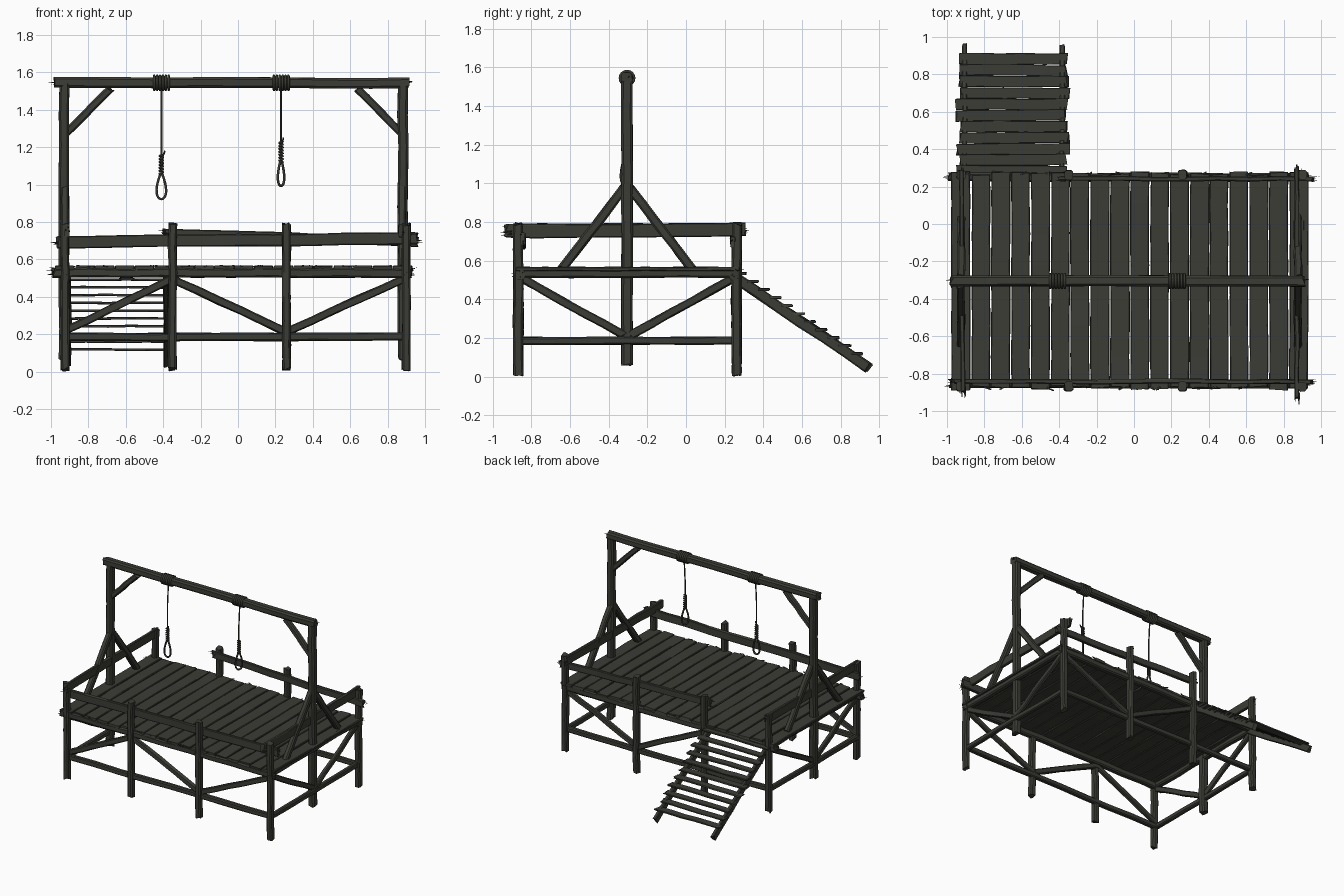
import bpy, bmesh, math, random
from mathutils import Vector

if "Cube" in bpy.data.objects:
    bpy.data.objects.remove(bpy.data.objects["Cube"])

random.seed(7)
R = random.uniform

wood = bpy.data.materials.new("weathered dark wood")
wood.diffuse_color = (0.045, 0.045, 0.037, 1)
wood.use_nodes = True
wood.node_tree.nodes["Principled BSDF"].inputs["Base Color"].default_value = wood.diffuse_color
rope_mat = bpy.data.materials.new("dark rope")
rope_mat.diffuse_color = (0.040, 0.040, 0.033, 1)
rope_mat.use_nodes = True
rope_mat.node_tree.nodes["Principled BSDF"].inputs["Base Color"].default_value = rope_mat.diffuse_color


def beam(name, p0, p1, w, h, segs=5, rough=0.003, ragged=0.012, spikes=0):
    """Rough-hewn timber: chamfered section, wobbly along its length, torn ends."""
    p0, p1 = Vector(p0), Vector(p1)
    d = (p1 - p0).normalized()
    ref = Vector((0, 1, 0)) if abs(d.z) > 0.95 else Vector((0, 0, 1))
    side = d.cross(ref).normalized()
    up = side.cross(d)
    a, b = w / 2, h / 2
    c = min(a, b) * 0.4
    prof = [(a, -b + c), (a, b - c), (a - c, b), (-a + c, b),
            (-a, b - c), (-a, -b + c), (-a + c, -b), (a - c, -b)]
    bm = bmesh.new()
    rings = []
    for i in range(segs + 1):
        t = i / segs
        end = i in (0, segs)
        ox, oy = R(-rough, rough), R(-rough, rough)
        ring = []
        for x, y in prof:
            along = R(-ragged, ragged) if end else 0
            pos = p0.lerp(p1, t) + d * along
            pos += side * (x + ox + R(-rough, rough) * .4) + up * (y + oy + R(-rough, rough) * .4)
            ring.append(bm.verts.new(pos))
        rings.append(ring)
    for r0, r1 in zip(rings, rings[1:]):
        for j in range(8):
            k = (j + 1) % 8
            bm.faces.new((r0[j], r0[k], r1[k], r1[j]))
    bm.faces.new(rings[0][::-1])
    bm.faces.new(rings[-1])
    # torn splinters at both ends
    for p, s in ((p0, -1), (p1, 1)):
        for _ in range(spikes):
            base = p + side * R(-a, a) * .8 + up * R(-b, b) * .8 - d * s * 0.03
            tip = base + d * s * R(.045, .07) + side * R(-.012, .012) + up * R(-.012, .012)
            tri = [bm.verts.new(base + side * .008 * math.cos(q) + up * .008 * math.sin(q))
                   for q in (0, 2.1, 4.2)]
            tv = bm.verts.new(tip)
            for j in range(3):
                bm.faces.new((tri[j], tri[(j + 1) % 3], tv))
    bmesh.ops.recalc_face_normals(bm, faces=bm.faces)
    me = bpy.data.meshes.new(name)
    bm.to_mesh(me)
    bm.free()
    me.materials.append(wood)
    ob = bpy.data.objects.new(name, me)
    bpy.context.collection.objects.link(ob)
    return ob


def rope(name, pts, r, closed=False):
    """Round cord along a list of points, turned into a mesh."""
    cu = bpy.data.curves.new(name + "_path", 'CURVE')
    cu.dimensions = '3D'
    cu.bevel_depth = r
    cu.bevel_resolution = 1
    cu.use_fill_caps = True
    sp = cu.splines.new('POLY')
    sp.points.add(len(pts) - 1)
    for q, p in zip(sp.points, pts):
        q.co = (*p, 1)
    sp.use_cyclic_u = closed
    tmp = bpy.data.objects.new(name + "_tmp", cu)
    bpy.context.collection.objects.link(tmp)
    dg = bpy.context.evaluated_depsgraph_get()
    me = bpy.data.meshes.new_from_object(tmp.evaluated_get(dg))
    bpy.data.objects.remove(tmp)
    me.materials.clear()
    me.materials.append(rope_mat)
    for f in me.polygons:
        f.use_smooth = True
    ob = bpy.data.objects.new(name, me)
    bpy.context.collection.objects.link(ob)


XS = (-0.925, -0.35, 0.26, 0.90)      # post columns
YF, YB, YG = -0.868, 0.262, -0.305    # front row, back row, gallows line

# corner and middle posts
for i, x in enumerate(XS):
    for side, y in (("front", YF), ("back", YB)):
        beam(f"{side}_post_{i}", (x, y, 0.012), (x, y, 0.79), 0.045, 0.05, 6)

# long sides: floor beams, lower beams, diagonal braces
for side, y in (("front", YF), ("back", YB)):
    inn = 0.012 if side == "front" else -0.012
    beam(f"{side}_floor_beam", (-0.985, y + inn, 0.528), (0.925, y + inn, 0.528), 0.045, 0.05, 10, spikes=3)
    beam(f"{side}_lower_beam", (-0.92, y + inn, 0.185), (0.90, y + inn, 0.185), 0.035, 0.042, 8)
    for i, (xa, za, xb, zb) in enumerate(((-0.91, .225, -0.36, .49),
                                          (-0.34, .49, 0.25, .215), (0.27, .215, 0.89, .50))):
        if side == "back" and i == 0:
            continue                   # opening for the stairs
        beam(f"{side}_diagonal_{i}", (xa, y + inn, za), (xb, y + inn, zb), 0.03, 0.042)

# short sides: floor beams, lower beams, diagonals, hand rails
for side, x in (("left", -0.93), ("right", 0.895)):
    beam(f"{side}_floor_beam", (x, -0.875, 0.538), (x, 0.27, 0.538), 0.045, 0.052, 8, spikes=2)
    beam(f"{side}_lower_beam", (x, YF, 0.185), (x, YB, 0.185), 0.035, 0.04, 6)
    beam(f"{side}_diagonal_front", (x, -0.845, 0.505), (x, -0.325, 0.215), 0.03, 0.042)
    beam(f"{side}_diagonal_back", (x, 0.24, 0.505), (x, -0.285, 0.215), 0.03, 0.042)
beam("left_hand_rail", (-0.915, -0.90, 0.755), (-0.925, 0.28, 0.76), 0.025, 0.07, 8, spikes=4)
beam("right_hand_rail", (0.872, -0.93, 0.752), (0.87, 0.30, 0.762), 0.025, 0.07, 8, spikes=4)

# long hand rails
beam("front_hand_rail", (-0.965, YF + .025, 0.692), (0.955, YF + .025, 0.712), 0.025, 0.065, 10, spikes=4)
beam("back_hand_rail", (-0.395, YB - .02, 0.735), (0.955, YB - .02, 0.695), 0.025, 0.055, 8, spikes=4)

# deck planks
N = 18
for i in range(N):
    x = -0.925 + i * (1.805 / (N - 1))
    beam(f"deck_plank_{i}", (x, -0.875 + R(-.012, .008), 0.556), (x + R(-.003, .003), 0.268 + R(-.008, .01), 0.556),
         0.099 + R(-.002, .004), 0.020, 7, 0.0022, 0.006)
for k in range(26):                   # splinters along the plank ends
    y, s = random.choice(((-0.872, -1), (0.262, 1)))
    x = R(-0.95, 0.88)
    beam(f"deck_splinter_{k}", (x, y, 0.562), (x + R(-.05, .05), y + s * R(.0, .018), 0.566), 0.008, 0.006, 2, 0.001, .003)

# gallows frame
for side, x, s in (("left", -0.93, 1), ("right", 0.882, -1)):
    beam(f"{side}_gallows_post", (x, YG, 0.065), (x, YG, 1.535), 0.055, 0.058, 9)
    beam(f"{side}_corner_brace", (x + s * .01, YG, 1.275), (x + s * .245, YG, 1.512), 0.042, 0.042)
    for tag, t in (("front", -1), ("back", 1)):
        beam(f"{side}_{tag}_foot_brace", (x + s * .005, YG + t * .335, 0.56),
             (x + s * .005, YG + t * .015, 0.975), 0.042, 0.046)
beam("gallows_crossbeam", (-0.975, YG, 1.545), (0.905, YG, 1.542), 0.058, 0.056, 10, spikes=2)

# stairs
for i, x in enumerate((-0.905, -0.385)):
    beam(f"stair_stringer_{i}", (x, 0.25, 0.515), (x, 0.945, 0.045), 0.028, 0.055, 6)
for i in range(11):
    y, z = 0.882 - 0.06 * i, 0.118 + 0.0415 * i
    beam(f"stair_tread_{i}", (-0.94 + R(-.015, .015), y + R(-.004, .004), z),
         (-0.36 + R(-.012, .012), y + R(-.004, .004), z), 0.060, 0.013, 5, 0.002, 0.01)

# nooses: wraps on the crossbeam, hanging rope, coil, loop and tail
for tag, x, top, turn in (("left", -0.41, 1.05, 0.15), ("right", 0.23, 1.12, 0.85)):
    for k in range(6):
        xx = x - 0.038 + k * 0.0155
        rope(f"{tag}_beam_wrap_{k}",
             [(xx, YG + .037 * math.cos(q * math.tau / 16), 1.5435 + .037 * math.sin(q * math.tau / 16))
              for q in range(16)], 0.0075, True)
    yc = YG - 0.012
    rope(f"{tag}_hanging_rope", [(x, YG, 1.53), (x, yc, 1.35), (x, yc, top)], 0.0055)
    turns, steps = 7, 84
    rope(f"{tag}_noose_coil",
         [(x + .010 * math.cos(q / steps * turns * math.tau), yc + .010 * math.sin(q / steps * turns * math.tau),
           top + 0.11 * q / steps) for q in range(steps + 1)], 0.0055)
    c, s = math.cos(turn), math.sin(turn)
    loop = []
    for q in range(24):
        a = q / 24 * math.tau
        wd = 0.024 * math.sin(a) * (1 - 0.45 * math.cos(a))   # teardrop
        loop.append((x + wd * c, yc + wd * s, top - 0.06 + 0.068 * math.cos(a)))
    rope(f"{tag}_noose_loop", loop, 0.007, True)
    rope(f"{tag}_rope_tail", [(x, yc, top + .08), (x + .012 * c, yc - .012, top + .11),
                              (x + .02 * c, yc - .016, top + .13)], 0.0045)
